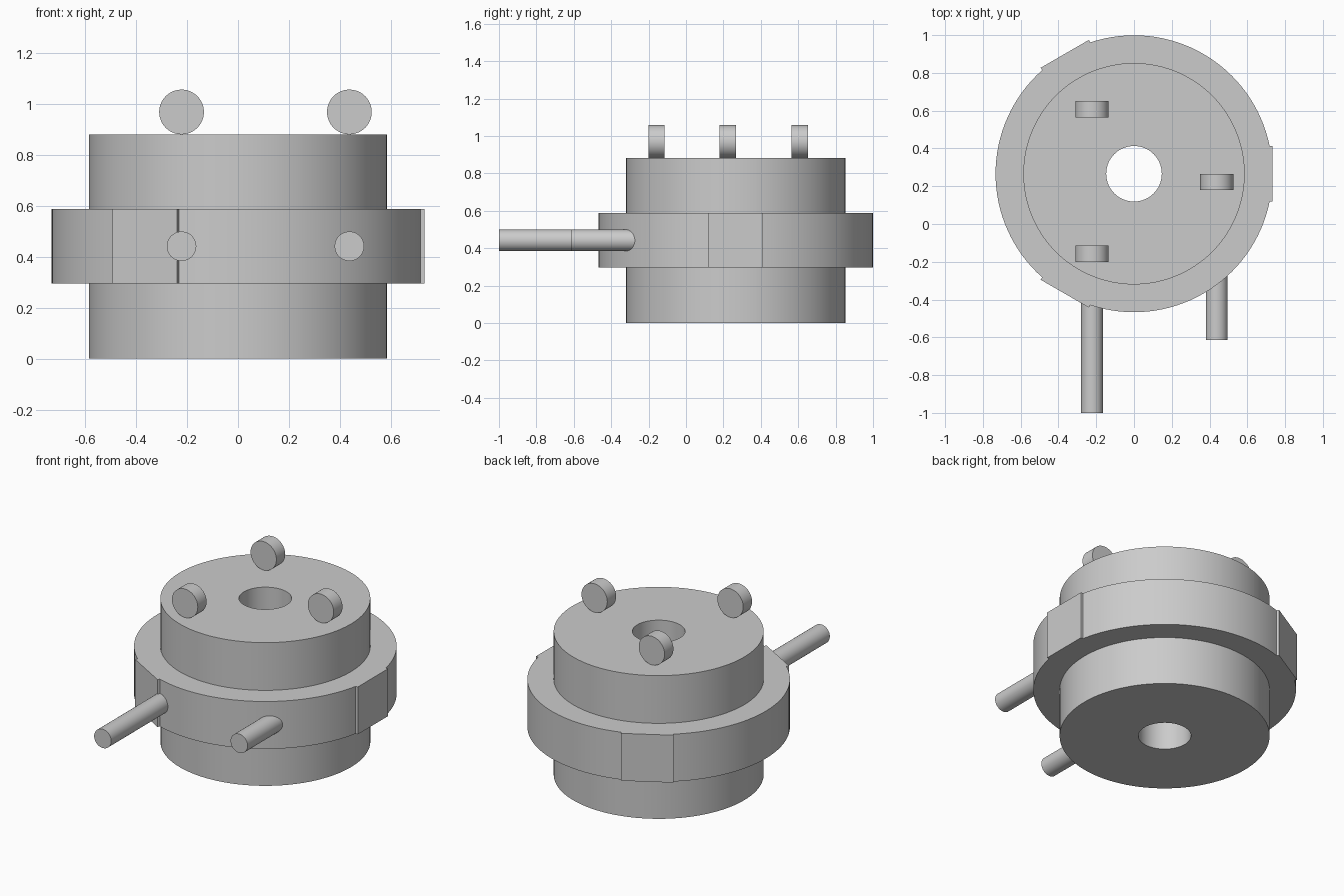
import bpy, bmesh, math
from mathutils import Matrix

if "Cube" in bpy.data.objects:
    bpy.data.objects.remove(bpy.data.objects["Cube"], do_unlink=True)

GREY = (0.6, 0.6, 0.6, 1.0)
mat = bpy.data.materials.new("light grey")
mat.use_nodes = True
mat.diffuse_color = GREY
mat.node_tree.nodes["Principled BSDF"].inputs["Base Color"].default_value = GREY

CENTRE_Y = 0.266
BODY_R, COLLAR_R, HOLE_R = 0.586, 0.733, 0.147
PAD_HALF = 0.147
HEIGHT, COLLAR_LOW, COLLAR_HIGH = 0.882, 0.296, 0.588


def finish(name, bm):
    bmesh.ops.recalc_face_normals(bm, faces=bm.faces)
    mesh = bpy.data.meshes.new(name)
    bm.to_mesh(mesh)
    bm.free()
    mesh.materials.append(mat)
    obj = bpy.data.objects.new(name, mesh)
    bpy.context.collection.objects.link(obj)
    bpy.ops.object.select_all(action='DESELECT')
    obj.select_set(True)
    bpy.context.view_layer.objects.active = obj
    bpy.ops.object.shade_smooth_by_angle(angle=math.radians(30))
    return obj


def rod(name, x, y0, y1, z, radius):
    """Round bar lying along y."""
    bm = bmesh.new()
    bmesh.ops.create_cone(bm, cap_ends=True, segments=48, radius1=radius,
                          radius2=radius, depth=y1 - y0)
    bmesh.ops.transform(bm, verts=bm.verts,
                        matrix=Matrix.Translation((x, (y0 + y1) / 2, z))
                        @ Matrix.Rotation(math.pi / 2, 4, 'X'))
    return finish(name, bm)


# Collar outline: three flat tangent pads joined by arcs
outline = []
step = math.asin(PAD_HALF / COLLAR_R)
third = math.tau / 3
for k in range(3):
    for i in range(9):
        t = PAD_HALF * (i / 4 - 1)
        outline.append((math.hypot(COLLAR_R, t), k * third + math.atan2(t, COLLAR_R)))
    for i in range(33):
        outline.append((COLLAR_R, k * third + step + (third - 2 * step) * i / 32))

# Stepped body with through hole; None means follow the collar outline
profile = [(HOLE_R, 0), (BODY_R, 0), (BODY_R, COLLAR_LOW), (None, COLLAR_LOW),
           (None, COLLAR_HIGH), (BODY_R, COLLAR_HIGH), (BODY_R, HEIGHT), (HOLE_R, HEIGHT)]
bm = bmesh.new()
rings = [[bm.verts.new(((r or c) * math.cos(a), CENTRE_Y + (r or c) * math.sin(a), z))
          for c, a in outline] for r, z in profile]
n = len(outline)
for j, ring in enumerate(rings):
    above = rings[(j + 1) % len(rings)]
    for i in range(n):
        m = (i + 1) % n
        bm.faces.new((ring[i], ring[m], above[m], above[i]))
finish("collared_body", bm)

# Upright discs standing on the top face
DISC_R = 0.088
for name, x, y in (("left_disc", 0.438, 0.18), ("right_front_disc", -0.222, -0.2),
                   ("right_back_disc", -0.222, 0.565)):
    rod(name, x, y, y + 0.086, HEIGHT + DISC_R, DISC_R)

# Handles reaching forward out of the collar
for name, x, y in (("left_handle", 0.438, -0.615), ("right_handle", -0.222, -1.0)):
    rod(name, x, y, y + 0.8, 0.442, 0.058)
